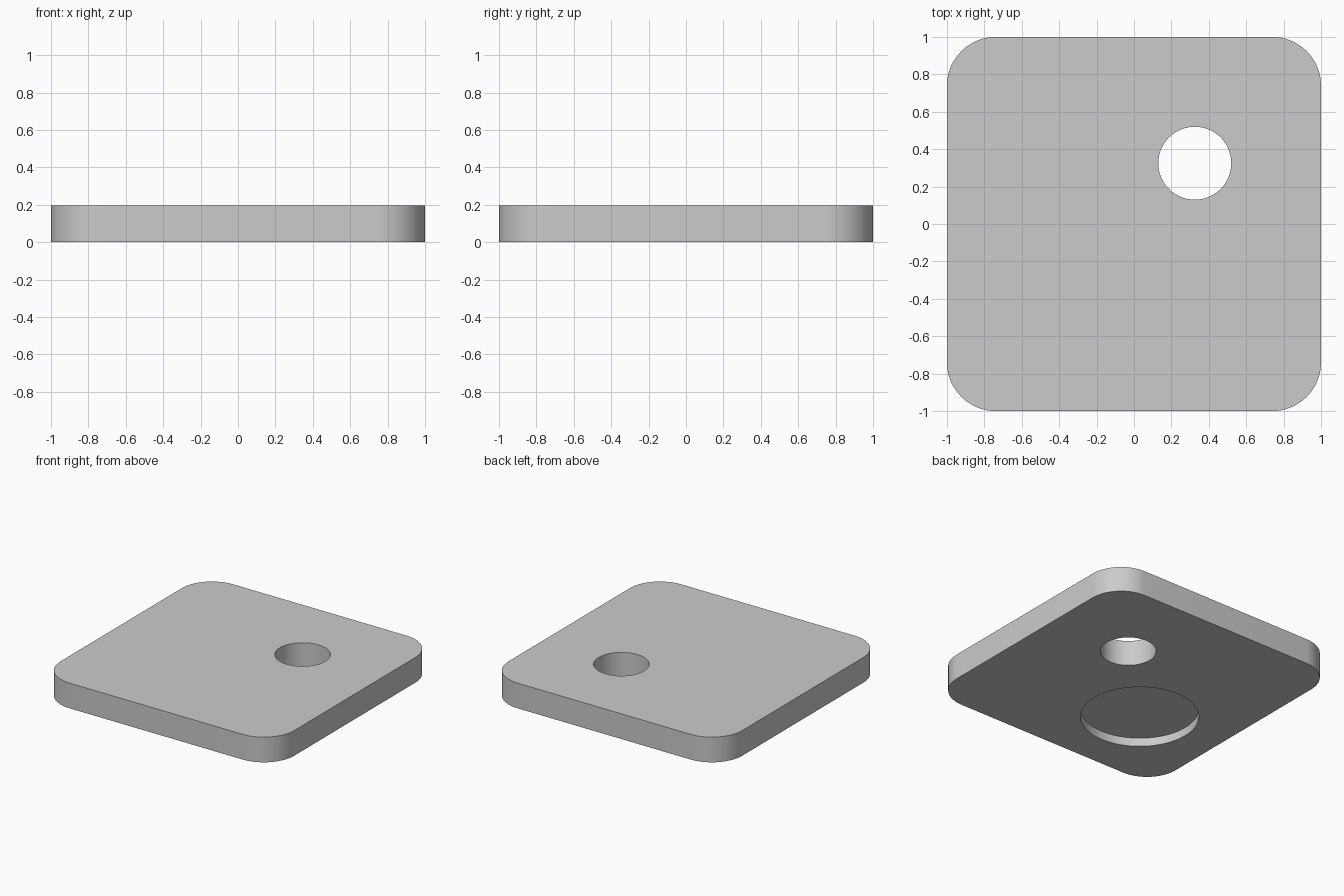
import bpy
import bmesh
from math import cos, sin, pi

THICK = 0.195
CORNER = 0.26

cube = bpy.data.objects.get("Cube")
if cube:
    bpy.data.objects.remove(cube, do_unlink=True)

# Single plain grey
grey = bpy.data.materials.new("plain grey")
grey.use_nodes = True
colour = (0.6, 0.6, 0.6, 1)
grey.diffuse_color = colour
grey.node_tree.nodes["Principled BSDF"].inputs["Base Color"].default_value = colour


def arc(cx, cy, radius, start, sweep, steps):
    return [(cx + radius * cos(start + sweep * i / steps),
             cy + radius * sin(start + sweep * i / steps)) for i in range(steps + 1)]


def prism(name, outline, z0, z1):
    """Extrude a closed outline from z0 up to z1."""
    bm = bmesh.new()
    base = bm.faces.new([bm.verts.new((x, y, z0)) for x, y in outline])
    top = bmesh.ops.extrude_face_region(bm, geom=[base])["geom"]
    verts = [v for v in top if isinstance(v, bmesh.types.BMVert)]
    bmesh.ops.translate(bm, verts=verts, vec=(0, 0, z1 - z0))
    bmesh.ops.recalc_face_normals(bm, faces=bm.faces)
    mesh = bpy.data.meshes.new(name)
    bm.to_mesh(mesh)
    bm.free()
    mesh.materials.append(grey)
    obj = bpy.data.objects.new(name, mesh)
    bpy.context.collection.objects.link(obj)
    return obj


# Plate with four rounded corners
inner = 1 - CORNER
outline = []
for i, (sx, sy) in enumerate([(1, 1), (-1, 1), (-1, -1), (1, -1)]):
    outline += arc(sx * inner, sy * inner, CORNER, i * pi / 2, pi / 2, 16)
plate = prism("plate", outline, 0, THICK)

# Through hole, and shallow round pocket in the underside
cutters = [
    prism("hole_cutter", arc(0.325, 0.325, 0.195, 0, 2 * pi, 64)[:-1], -0.1, THICK + 0.1),
    prism("pocket_cutter", arc(-0.325, -0.325, 0.415, 0, 2 * pi, 96)[:-1], -0.1, 0.065),
]
bpy.context.view_layer.objects.active = plate
for cutter in cutters:
    mod = plate.modifiers.new(cutter.name, 'BOOLEAN')
    mod.operation = 'DIFFERENCE'
    mod.solver = 'EXACT'
    mod.object = cutter
    bpy.ops.object.modifier_apply(modifier=mod.name)
for cutter in cutters:
    bpy.data.objects.remove(cutter, do_unlink=True)

# Smooth curved walls, sharp rims
bpy.ops.object.select_all(action='DESELECT')
plate.select_set(True)
bpy.ops.object.shade_smooth_by_angle(angle=pi / 6)
